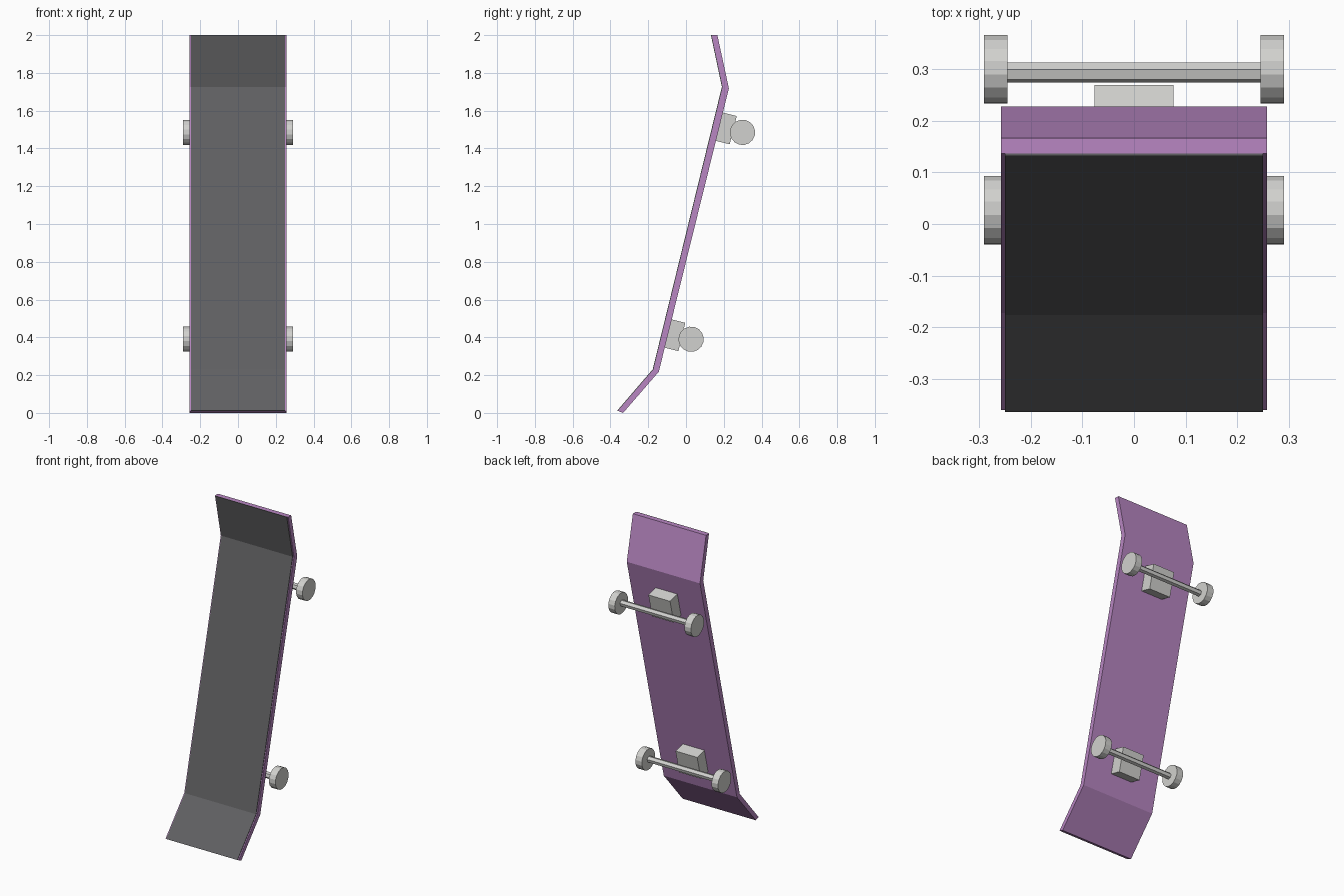
import bpy, bmesh, math
from mathutils import Vector

cube = bpy.data.objects.get("Cube")
if cube:
    bpy.data.objects.remove(cube, do_unlink=True)


def material(name, rgb):
    m = bpy.data.materials.new(name)
    m.use_nodes = True
    m.diffuse_color = (*rgb, 1)
    m.node_tree.nodes["Principled BSDF"].inputs["Base Color"].default_value = (*rgb, 1)
    return m


purple = material("purple", (0.48, 0.24, 0.54))
charcoal = material("charcoal", (0.12, 0.12, 0.125))
grey = material("light grey", (0.64, 0.64, 0.62))


def prism(name, points, x0, x1, mat):
    """Extrude a closed (y, z) outline from x0 to x1."""
    bm = bmesh.new()
    face = bm.faces.new([bm.verts.new((x0, p[0], p[1])) for p in points])
    ext = bmesh.ops.extrude_face_region(bm, geom=[face])["geom"]
    moved = [v for v in ext if isinstance(v, bmesh.types.BMVert)]
    bmesh.ops.translate(bm, verts=moved, vec=(x1 - x0, 0, 0))
    bmesh.ops.recalc_face_normals(bm, faces=bm.faces)
    mesh = bpy.data.meshes.new(name)
    bm.to_mesh(mesh)
    bm.free()
    mesh.materials.append(mat)
    obj = bpy.data.objects.new(name, mesh)
    bpy.context.collection.objects.link(obj)
    return obj


def ring(centre, radius, sides, turn):
    angles = [turn + math.tau * i / sides for i in range(sides)]
    return [centre + radius * Vector((math.cos(a), math.sin(a))) for a in angles]


# Bent board: riding side and underside outlines, tail to nose
front = [Vector(p) for p in ((-0.364, 0.012), (-0.176, 0.231), (0.19, 1.726), (0.132, 2.0))]
back = [Vector(p) for p in ((-0.333, 0.0), (-0.144, 0.218), (0.227, 1.718), (0.166, 2.0))]
seam = [f.lerp(b, 0.12) for f, b in zip(front, back)]
prism("deck", seam + back[::-1], -0.257, 0.257, purple)
prism("grip_sheet", front + seam[::-1], -0.25, 0.25, charcoal)

# Directions along and away from the underside
along = (back[2] - back[1]).normalized()
out = Vector((along.y, -along.x))
tilt = math.atan2(out.y, out.x)

# Trucks: mounting block, axle and a pair of wheels
for end, hub in (("upper", Vector((0.299, 1.485))), ("lower", Vector((0.027, 0.39)))):
    block = hub + Vector((-0.049, 0.012))
    half = along * 0.077
    deep = out * 0.085
    prism(end + "_mount", [block + half, block - half, block - half - deep, block + half - deep],
          -0.076, 0.076, grey)
    prism(end + "_axle", ring(hub - Vector((0.006, 0)), 0.02, 6, -tilt), -0.25, 0.25, grey)
    for side, s in (("left", 1), ("right", -1)):
        prism(f"{end}_{side}_wheel", ring(hub, 0.067, 16, tilt), s * 0.245, s * 0.29, grey)
